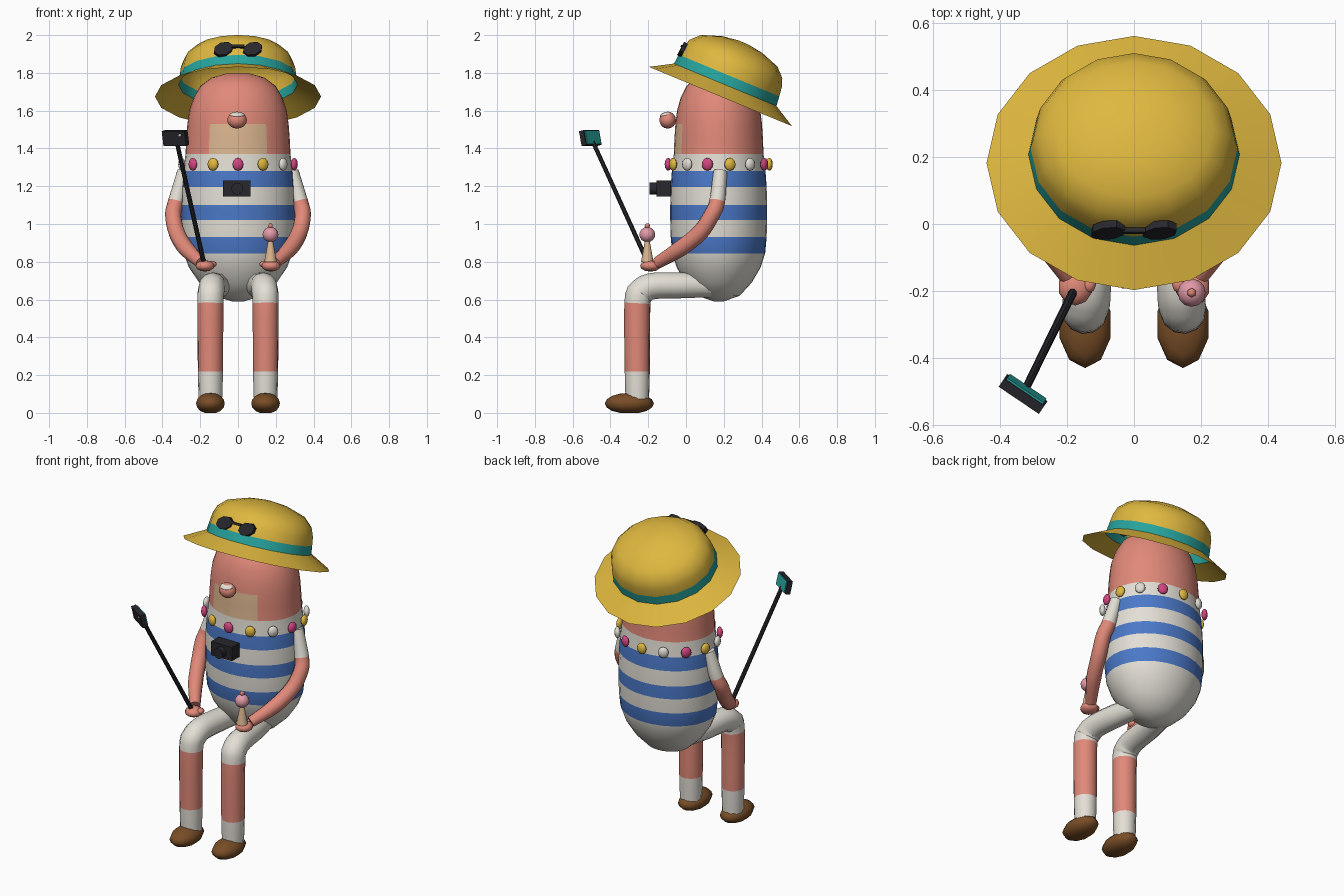
import bpy, bmesh, math
from mathutils import Vector, Matrix

if "Cube" in bpy.data.objects:
    bpy.data.objects.remove(bpy.data.objects["Cube"])

PALETTE = {
    "skin": (0.75, 0.25, 0.19), "white": (0.77, 0.74, 0.67), "yellow": (0.74, 0.48, 0.05),
    "teal": (0.02, 0.37, 0.34), "blue": (0.07, 0.19, 0.58), "black": (0.02, 0.02, 0.026),
    "magenta": (0.65, 0.06, 0.22), "light_pink": (0.76, 0.32, 0.39),
    "tan": (0.70, 0.46, 0.27), "brown": (0.19, 0.075, 0.02),
}
MATS = {}
for mat_name, rgb in PALETTE.items():
    MATS[mat_name] = bpy.data.materials.new(mat_name)
    MATS[mat_name].diffuse_color = (*rgb, 1)


def finish(name, bm, colours, smooth=40):
    bmesh.ops.recalc_face_normals(bm, faces=bm.faces)
    me = bpy.data.meshes.new(name)
    bm.to_mesh(me)
    bm.free()
    for c in colours:
        me.materials.append(MATS[c])
    ob = bpy.data.objects.new(name, me)
    bpy.context.collection.objects.link(ob)
    if smooth:
        bpy.ops.object.select_all(action='DESELECT')
        ob.select_set(True)
        bpy.context.view_layer.objects.active = ob
        bpy.ops.object.shade_smooth_by_angle(angle=math.radians(smooth))
    return ob


def skin_rings(bm, rings, mats, caps=True):
    """Bridge rings of coordinates; mats holds one slot number per span."""
    vr = [[bm.verts.new(p) for p in r] for r in rings]
    n = len(vr[0])
    for a, b, m in zip(vr, vr[1:], mats):
        for i in range(n):
            j = (i + 1) % n
            bm.faces.new((a[i], a[j], b[j], b[i])).material_index = m
    if caps:
        bm.faces.new(vr[0]).material_index = mats[0]
        bm.faces.new(vr[-1]).material_index = mats[-1]


def lathe_rings(profile, segs, aspect):
    """Rings from (radius, height); front (-y) is step 0, aspect squeezes y."""
    return [[Vector((r * math.sin(2 * math.pi * i / segs),
                     -r * aspect * math.cos(2 * math.pi * i / segs), z))
             for i in range(segs)] for r, z in profile]


def tube(name, pts, radii, span_cols, colours, segs=12, sub=4):
    """Smooth limb through the points, with one colour slot per span."""
    P = [Vector(p) for p in pts]
    P = [2 * P[0] - P[1]] + P + [2 * P[-1] - P[-2]]
    path, rad, mats = [], [], []
    for k in range(len(pts) - 1):
        a, b, c, d = P[k:k + 4]
        for s in range(sub):
            t = s / sub
            path.append(0.5 * (2 * b + (c - a) * t + (2 * a - 5 * b + 4 * c - d) * t * t
                               + (3 * b - a - 3 * c + d) * t ** 3))
            rad.append(radii[k] * (1 - t) + radii[k + 1] * t)
            mats.append(span_cols[k])
    path.append(P[-2])
    rad.append(radii[-1])
    rings, side = [], Vector((1, 0, 0))
    for i, p in enumerate(path):
        t = (path[min(i + 1, len(path) - 1)] - path[max(i - 1, 0)]).normalized()
        side = (side - t * side.dot(t)).normalized()
        up = t.cross(side)
        rings.append([p + rad[i] * (side * math.cos(a) + up * math.sin(a))
                      for a in (2 * math.pi * j / segs for j in range(segs))])
    bm = bmesh.new()
    skin_rings(bm, rings, mats)
    return finish(name, bm, colours)


def place(loc, rot=Matrix(), scale=(1, 1, 1)):
    return Matrix.Translation(loc) @ rot.to_4x4() @ Matrix.Diagonal((*scale, 1))


def ball(name, loc, size, colour, rot=Matrix(), u=12, v=8, smooth=60):
    bm = bmesh.new()
    bmesh.ops.create_uvsphere(bm, u_segments=u, v_segments=v, radius=1,
                              matrix=place(loc, rot, size))
    return finish(name, bm, [colour], smooth)


def box(name, loc, size, colour, rot=Matrix()):
    bm = bmesh.new()
    bmesh.ops.create_cube(bm, size=1, matrix=place(loc, rot, size))
    return finish(name, bm, [colour], 0)


def cone(name, loc, r1, r2, depth, colour, rot=Matrix(), segs=12, scale=(1, 1, 1)):
    bm = bmesh.new()
    bmesh.ops.create_cone(bm, cap_ends=True, segments=segs, radius1=r1, radius2=r2,
                          depth=depth, matrix=place(loc, rot, scale))
    return finish(name, bm, [colour])


def rx(deg):
    return Matrix.Rotation(math.radians(deg), 4, 'X')


CY = 0.173  # body centre in y

# Body: striped swimsuit, collar, head and a pale patch on the face
profile = [(0.03, 0.59), (0.13, 0.62), (0.205, 0.69), (0.26, 0.77), (0.288, 0.845),
           (0.297, 0.93), (0.30, 1.02), (0.30, 1.10), (0.297, 1.195), (0.29, 1.28),
           (0.278, 1.37), (0.274, 1.45), (0.268, 1.53), (0.258, 1.60), (0.235, 1.67),
           (0.20, 1.73), (0.14, 1.775), (0.05, 1.80)]
spans = [0, 0, 0, 0, 1, 0, 1, 0, 1, 0] + [2] * 7
bm = bmesh.new()
skin_rings(bm, lathe_rings(profile, 32, 0.855), spans)
for f in bm.faces:
    c = f.calc_center_median()
    if 1.37 < c.z < 1.53 and c.y < 0 and abs(c.x) < 0.15:
        f.material_index = 3
bmesh.ops.translate(bm, verts=bm.verts, vec=(0, CY, 0))
finish("body", bm, ["white", "blue", "skin", "tan"], 50)

# Sun hat with drooping brim and ribbon, tilted back
HAT = place((0, 0.182, 1.675), rx(-22.5))
hat_profile = [(0.44, 0.0), (0.315, 0.067), (0.309, 0.12), (0.302, 0.17), (0.285, 0.215),
               (0.235, 0.262), (0.125, 0.298), (0.03, 0.311)]
bm = bmesh.new()
skin_rings(bm, lathe_rings(hat_profile, 16, 0.932), [0, 1, 0, 0, 0, 0, 0], caps=False)
bm.faces.new([v for v in bm.verts if v.co.z > 0.305])
bm.transform(HAT)
finish("sun_hat", bm, ["yellow", "teal"], 45)

# Sunglasses resting on the hat
for s in (-1, 1):
    cone("sunglasses_lens", (s * 0.077, -0.018, 1.924), 1, 1, 0.024, "black",
         rx(62) @ Matrix.Rotation(math.radians(22.5), 4, 'Z'), 8, (0.054, 0.038, 1))
box("sunglasses_bridge", (0, -0.02, 1.94), (0.07, 0.016, 0.014), "black", rx(-25))

# Nose with a dab of sunscreen
ball("nose", (-0.005, -0.097, 1.55), (0.052, 0.044, 0.045), "skin")
ball("sunscreen", (-0.005, -0.106, 1.578), (0.040, 0.032, 0.014), "white", rx(12))

# Bead garland round the collar
for i in range(14):
    a = 2 * math.pi * i / 14
    ball("garland_bead", (0.306 * math.sin(a), CY - 0.268 * math.cos(a), 1.316),
         (0.031, 0.018, 0.034), ("magenta", "yellow", "white")[i % 3],
         Matrix.Rotation(a, 4, 'Z'), 10, 6)

# Camera on the chest
box("camera_body", (-0.006, -0.118, 1.188), (0.145, 0.075, 0.086), "black")
cone("camera_lens", (-0.004, -0.172, 1.187), 0.032, 0.032, 0.04, "black", rx(90))

# Limbs, hands and shoes
for s in (-1, 1):
    tube("arm", [(s * 0.285, 0.182, 1.28), (s * 0.328, 0.165, 1.12), (s * 0.343, 0.137, 1.05),
                 (s * 0.325, 0.075, 0.955), (s * 0.275, -0.03, 0.87), (s * 0.195, -0.15, 0.795)],
         [0.036, 0.042, 0.043, 0.044, 0.043, 0.032], [0, 1, 1, 1, 1], ["white", "skin"])
    ball("hand", (s * 0.175, -0.188, 0.778), (0.052, 0.055, 0.03), "skin", u=10, v=6)
    ball("thumb", (s * 0.135, -0.18, 0.787), (0.022, 0.026, 0.018), "skin", u=8, v=6)
    tube("leg", [(s * 0.085, 0.16, 0.675), (s * 0.12, -0.02, 0.675), (s * 0.137, -0.17, 0.672),
                 (s * 0.142, -0.232, 0.645), (s * 0.146, -0.257, 0.58),
                 (s * 0.146, -0.258, 0.22), (s * 0.146, -0.258, 0.05)],
         [0.062, 0.068, 0.07, 0.071, 0.07, 0.067, 0.062], [0, 0, 0, 0, 1, 0], ["white", "skin"])
    shoe = ball("shoe", (s * 0.146, -0.30, 0.05), (0.08, 0.13, 0.056), "brown", rx(90).inverted()
                @ rx(90), 10, 8)
    for v in shoe.data.vertices:  # flat sole
        v.co.z = max(v.co.z, 0.0)

# Selfie stick and phone
start, end = Vector((-0.178, -0.195, 0.78)), Vector((-0.325, -0.495, 1.44))
d = end - start
cone("selfie_stick", (start + end) / 2, 0.013, 0.012, d.length, "black",
     d.to_track_quat('Z', 'Y').to_matrix(), 8)
phone = Matrix.Translation((-0.331, -0.507, 1.455)) @ (
    Matrix.Rotation(math.radians(-34), 4, 'Z') @ rx(12))
turn = phone.to_3x3()
box("phone", phone.translation, (0.145, 0.03, 0.08), "black", turn)
box("phone_screen", phone @ Vector((0, 0.0175, 0)), (0.132, 0.007, 0.072), "teal", turn)
ball("phone_lens", phone @ Vector((0.04, -0.015, 0.018)), (0.008, 0.005, 0.008), "white", turn, 8, 6)

# Ice cream in the other hand
cone("ice_cream_cone", (0.172, -0.205, 0.855), 0.033, 0.013, 0.11, "tan")
ball("ice_cream_scoop", (0.172, -0.205, 0.944), (0.042, 0.042, 0.04), "light_pink")
ball("ice_cream_cherry", (0.172, -0.205, 0.99), (0.014, 0.014, 0.014), "skin", u=6, v=6)

for m in bpy.data.materials:
    if m.users and not m.is_grease_pencil:
        m.use_nodes = True
        m.node_tree.nodes["Principled BSDF"].inputs["Base Color"].default_value = m.diffuse_color
